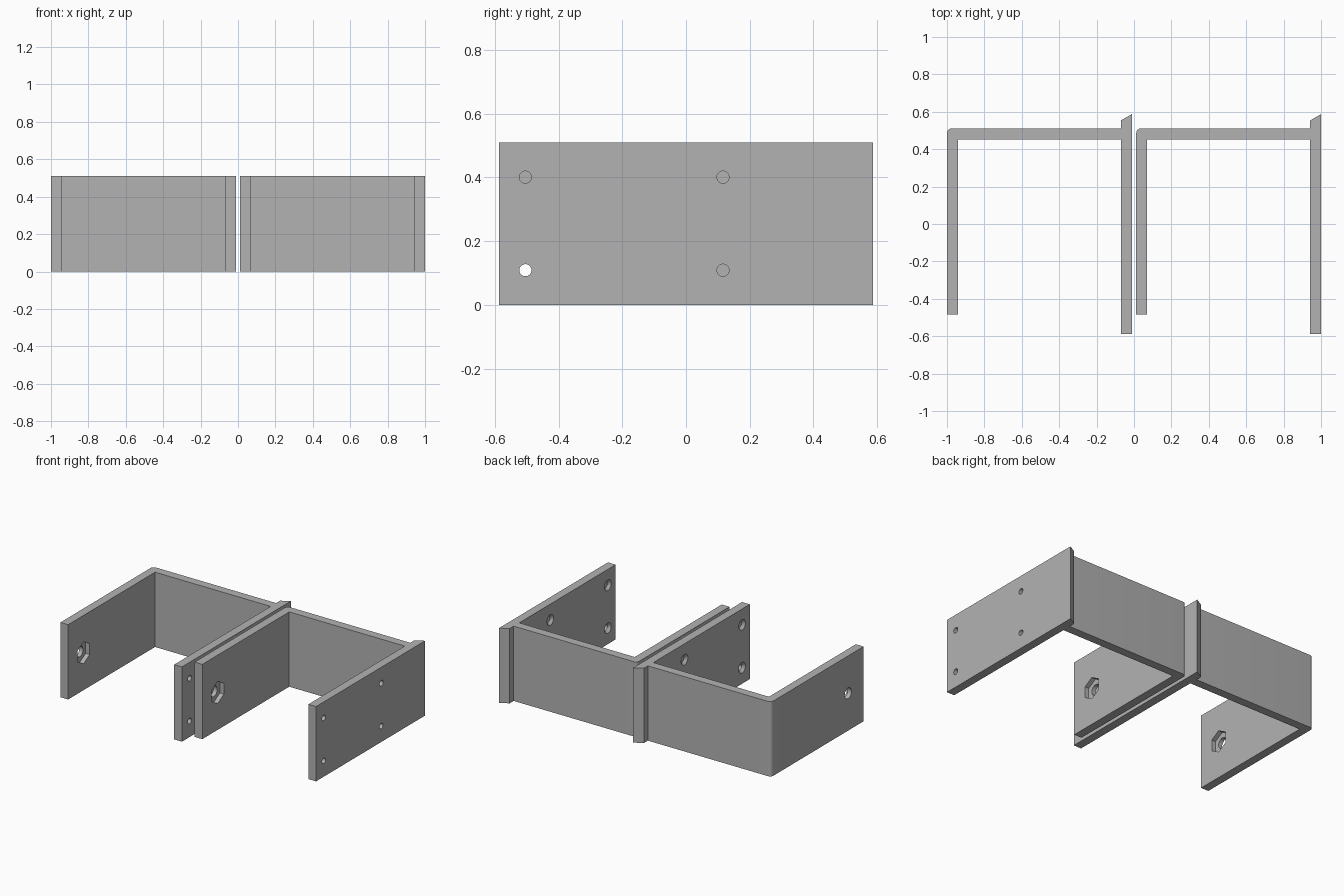
import bpy, bmesh, math
from mathutils import Matrix

if "Cube" in bpy.data.objects:
    bpy.data.objects.remove(bpy.data.objects["Cube"])

H = 0.51          # bracket height
W = 0.988         # bracket width
T = 0.058         # wall thickness

grey = bpy.data.materials.new("plain grey")
grey.diffuse_color = (0.45, 0.45, 0.45, 1)
grey.use_nodes = True
grey.node_tree.nodes["Principled BSDF"].inputs["Base Color"].default_value = grey.diffuse_color


def add_object(name, bm):
    bmesh.ops.recalc_face_normals(bm, faces=bm.faces)
    mesh = bpy.data.meshes.new(name)
    bm.to_mesh(mesh)
    bm.free()
    mesh.materials.append(grey)
    ob = bpy.data.objects.new(name, mesh)
    bpy.context.collection.objects.link(ob)
    return ob


def cutter(x0, x1, y, z, r0, r1, sides):
    """Cone or prism along x from x0 to x1."""
    bm = bmesh.new()
    turn = Matrix.Rotation(math.pi / 2, 4, 'Y')
    if sides == 6:      # hexagon with corners pointing along y
        turn = turn @ Matrix.Rotation(math.pi / 2, 4, 'Z')
    bmesh.ops.create_cone(bm, cap_ends=True, segments=sides, radius1=r0,
                          radius2=r1, depth=x1 - x0,
                          matrix=Matrix.Translation(((x0 + x1) / 2, y, z)) @ turn)
    return add_object("cutter", bm)


# Bracket outline seen from above, with a rounded outer corner
R, BACK, INNER, ARM, END = 0.025, 0.511, 0.452, -0.485, 0.587
outline = [(0, ARM), (T, ARM), (T, INNER), (W - T, INNER), (W - T, -END),
           (W, -END), (W, END), (W - T, END - 0.033), (W - T, BACK)]
for i in range(9):
    a = math.pi / 2 * (1 + i / 8)
    outline.append((R + R * math.cos(a), BACK - R + R * math.sin(a)))

bm = bmesh.new()
base = bm.faces.new([bm.verts.new((x, y, 0)) for x, y in outline])
top = bmesh.ops.extrude_face_region(bm, geom=[base])["geom"]
bmesh.ops.translate(bm, vec=(0, 0, H),
                    verts=[v for v in top if isinstance(v, bmesh.types.BMVert)])
left = add_object("left_bracket", bm)

# Bolt hole and nut pocket in the short arm
cutters = [cutter(-0.1, 0.1, -0.318, H / 2, 0.036, 0.036, 32),
           cutter(0.028, 0.1, -0.318, H / 2, 0.075, 0.075, 6)]
# Countersunk screw holes in the long plate
for y in (-0.504, 0.116):
    for z in (0.109, 0.401):
        cutters.append(cutter(W - 0.1, W + 0.1, y, z, 0.019, 0.019, 32))
        cutters.append(cutter(W - T - 0.017, W - T + 0.017, y, z, 0.053, 0.019, 32))

for c in cutters:
    mod = left.modifiers.new("hole", 'BOOLEAN')
    mod.operation, mod.solver, mod.object = 'DIFFERENCE', 'EXACT', c

# Bake the holes, then discard the cutters
deps = bpy.context.evaluated_depsgraph_get()
mesh = bpy.data.meshes.new_from_object(left.evaluated_get(deps))
left.modifiers.clear()
left.data = mesh
for c in cutters:
    bpy.data.objects.remove(c)

# Smooth the round corner and bores, keep the edges sharp
bpy.context.view_layer.objects.active = left
left.select_set(True)
bpy.ops.object.shade_smooth_by_angle(angle=math.radians(30))

# Second bracket beside the first
right = bpy.data.objects.new("right_bracket", left.data)
bpy.context.collection.objects.link(right)
left.location.x = -1
right.location.x = 1 - W
